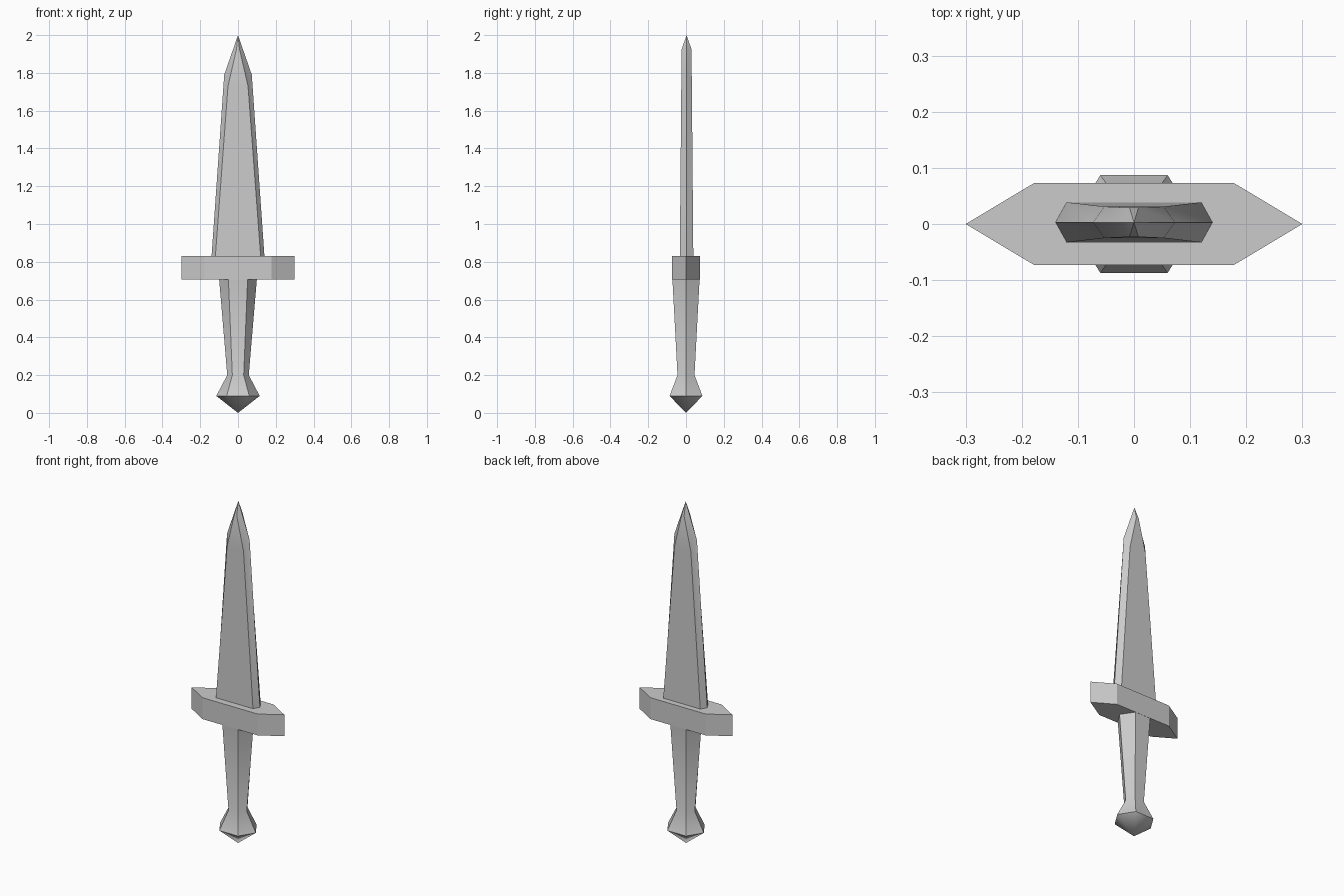
import bpy
import bmesh
from math import radians

cube = bpy.data.objects.get("Cube")
if cube:
    bpy.data.objects.remove(cube)

grey = bpy.data.materials.new("steel grey")
grey.use_nodes = True
colour = (0.6, 0.6, 0.6, 1)
grey.diffuse_color = colour
grey.node_tree.nodes["Principled BSDF"].inputs["Base Color"].default_value = colour


def loft(name, sections, bottom_tip=None, top_tip=None, y=0.0, angle=45):
    """Join six-sided sections (edge x, edge z, flat x, flat y, flat z), closing with caps or points."""
    bm = bmesh.new()
    rings = []
    for ex, ez, fx, fy, fz in sections:
        points = [(ex, 0, ez), (fx, fy, fz), (-fx, fy, fz),
                  (-ex, 0, ez), (-fx, -fy, fz), (fx, -fy, fz)]
        rings.append([bm.verts.new(p) for p in points])
    for low, high in zip(rings, rings[1:]):
        for i in range(6):
            j = (i + 1) % 6
            bm.faces.new((low[i], low[j], high[j], high[i]))
    for ring, tip in ((rings[0], bottom_tip), (rings[-1], top_tip)):
        if tip is None:
            bm.faces.new(ring)
        else:
            point = bm.verts.new((0, 0, tip))
            for i in range(6):
                bm.faces.new((ring[i], ring[(i + 1) % 6], point))
    bmesh.ops.recalc_face_normals(bm, faces=bm.faces)
    mesh = bpy.data.meshes.new(name)
    bm.to_mesh(mesh)
    bm.free()
    mesh.materials.append(grey)
    obj = bpy.data.objects.new(name, mesh)
    obj.location.y = y
    bpy.context.collection.objects.link(obj)
    bpy.ops.object.select_all(action="DESELECT")
    obj.select_set(True)
    bpy.context.view_layer.objects.active = obj
    bpy.ops.object.shade_smooth_by_angle(angle=radians(angle))
    return obj


# Bevelled blade narrowing to a point
loft("blade", [(0.142, 0.8, 0.122, 0.036, 0.8),
               (0.073, 1.79, 0.053, 0.028, 1.73),
               (0.026, 1.925, 0.008, 0.026, 1.925)], top_tip=2.0, y=0.003)

# Crossguard with pointed ends
loft("crossguard", [(0.3, z, 0.178, 0.073, z) for z in (0.705, 0.83)], angle=20)

# Tapered grip flaring into a pointed pommel
loft("grip_and_pommel", [(0.115, 0.09, 0.06, 0.087, 0.09),
                         (0.057, 0.2, 0.03, 0.045, 0.2),
                         (0.1, 0.71, 0.051, 0.072, 0.71)], bottom_tip=0.0)
